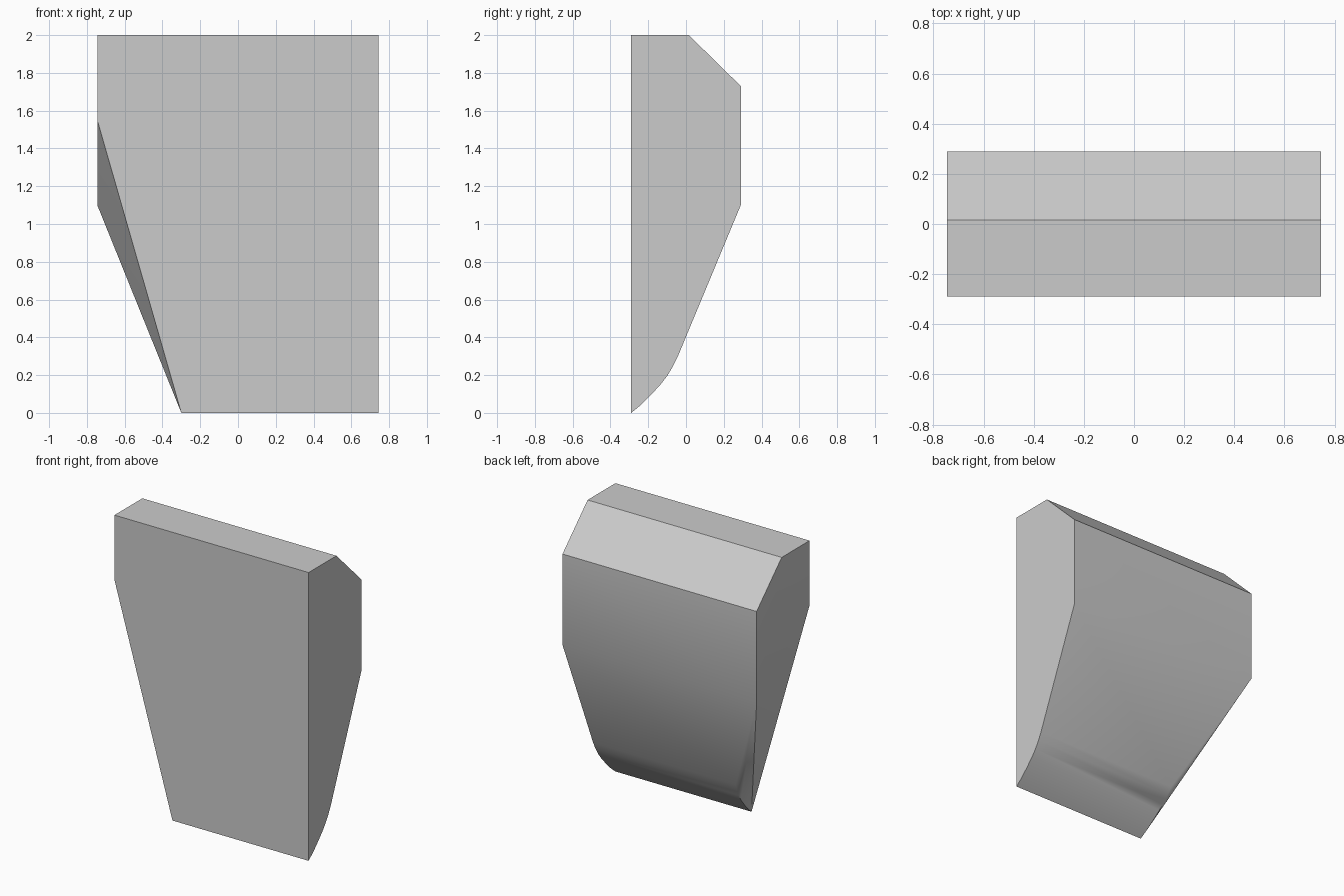
import bpy, bmesh
from math import radians

cube = bpy.data.objects.get("Cube")
if cube:
    bpy.data.objects.remove(cube, do_unlink=True)

HALF_W, FRONT, BACK = 0.745, -0.29, 0.29
TIP_X = -0.30       # where the slanted corner meets the bottom edge
CURVE_X = -0.35     # where the rounded underside begins to blend into it

# Side profile as (y, z): chamfered top and back, then rounded underside
upper = [(FRONT, 2), (0.015, 2), (BACK, 1.73), (BACK, 1.1)]
curve = [(-0.045, 0.295), (-0.07, 0.245), (-0.10, 0.195), (-0.135, 0.15),
         (-0.178, 0.103), (-0.235, 0.045), (FRONT, 0)]

bm = bmesh.new()

# Full side at +x, clipped side at -x
left = [bm.verts.new((HALF_W, y, z)) for y, z in upper + curve]
right_upper = [bm.verts.new((-HALF_W, y, z)) for y, z in upper]
top_z = curve[0][1]
right_curve = [bm.verts.new((TIP_X + (CURVE_X - TIP_X) * z / top_z, y, z))
               for y, z in curve]
right = right_upper + right_curve
corner_front = bm.verts.new((-HALF_W, FRONT, 1.55))
corner_back, tip = right_upper[-1], right_curve[-1]

# Top, chamfer, back and underside strips
for i in range(len(left) - 1):
    bm.faces.new((left[i], left[i + 1], right[i + 1], right[i]))

# Blend from the rounded underside to the slanted corner
for a, b in zip(right_curve, right_curve[1:]):
    bm.faces.new((corner_back, a, b))

# Flat sides, front and slanted corner cut
bm.faces.new(left)
bm.faces.new(right_upper + [corner_front])
bm.faces.new((left[0], right[0], corner_front, tip, left[-1]))
bm.faces.new((corner_front, corner_back, tip))
bmesh.ops.recalc_face_normals(bm, faces=bm.faces[:])

mesh = bpy.data.meshes.new("wedge_block")
bm.to_mesh(mesh)
bm.free()
block = bpy.data.objects.new("wedge_block", mesh)
bpy.context.collection.objects.link(block)

# Plain grey finish
grey = bpy.data.materials.new("light_grey")
grey.use_nodes = True
colour = (0.6, 0.6, 0.6, 1)
grey.diffuse_color = colour
grey.node_tree.nodes["Principled BSDF"].inputs["Base Color"].default_value = colour
mesh.materials.append(grey)

# Smooth underside with crisp outer edges
bpy.ops.object.select_all(action='DESELECT')
block.select_set(True)
bpy.context.view_layer.objects.active = block
bpy.ops.object.shade_smooth_by_angle(angle=radians(30))
